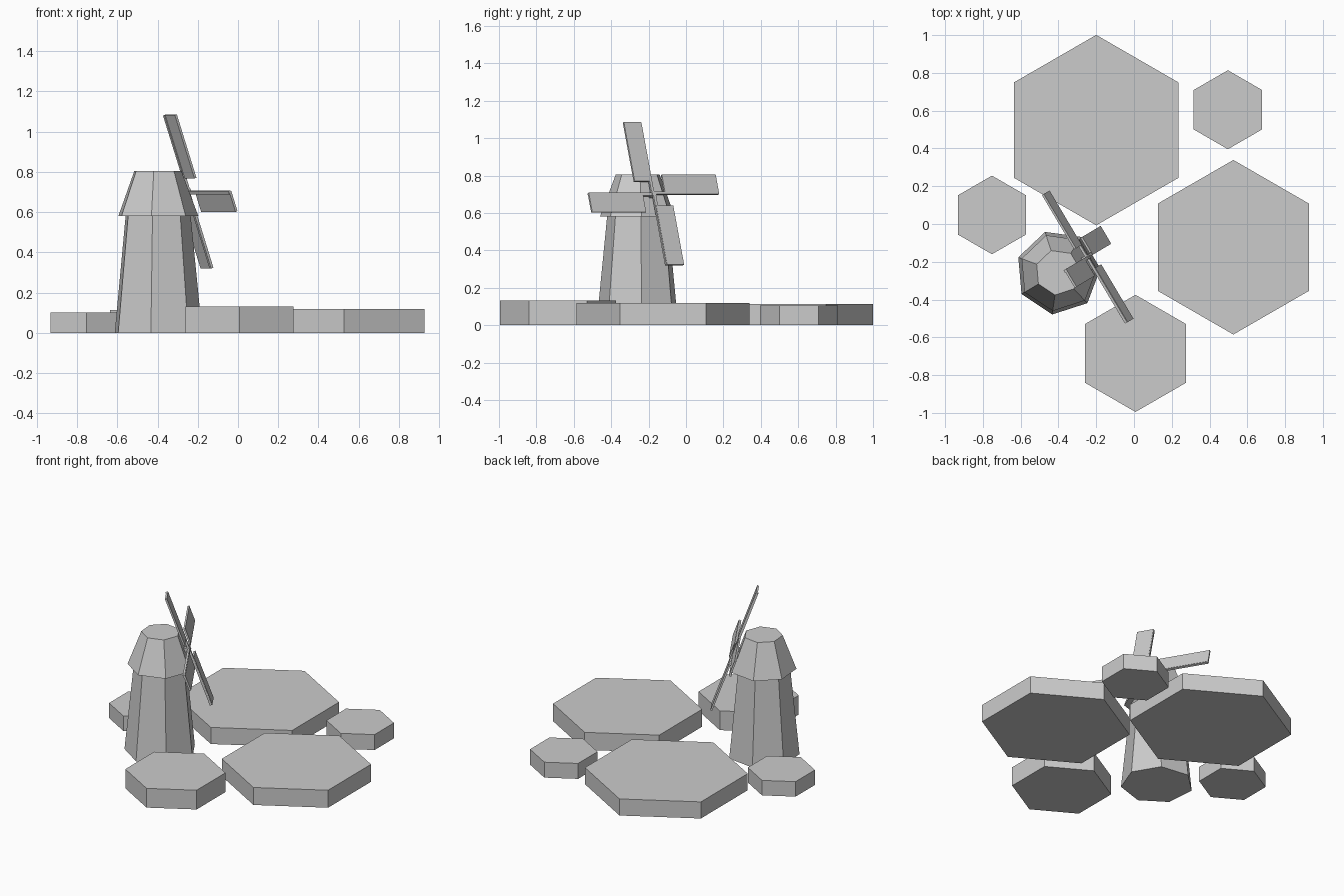
import bpy, bmesh
from math import cos, sin, pi, radians
from mathutils import Matrix, Vector

if "Cube" in bpy.data.objects:
    bpy.data.objects.remove(bpy.data.objects["Cube"])


def finish(name, bm, matrix=Matrix()):
    bmesh.ops.recalc_face_normals(bm, faces=bm.faces[:])
    mesh = bpy.data.meshes.new(name)
    bm.to_mesh(mesh)
    bm.free()
    obj = bpy.data.objects.new(name, mesh)
    obj.matrix_world = matrix
    bpy.context.collection.objects.link(obj)
    return obj


def tapered(name, sides, center, levels, phase):
    """Stack of regular polygon rings, levels = (radius, z), capped both ends."""
    bm = bmesh.new()
    rings = [[bm.verts.new((center[0] + r * cos(phase + 2 * pi * i / sides),
                            center[1] + r * sin(phase + 2 * pi * i / sides), z))
              for i in range(sides)] for r, z in levels]
    for a, b in zip(rings, rings[1:]):
        for i in range(sides):
            j = (i + 1) % sides
            bm.faces.new((a[i], a[j], b[j], b[i]))
    bm.faces.new(rings[0])
    bm.faces.new(rings[-1])
    return finish(name, bm)


def add_box(bm, lo, hi, turn=Matrix()):
    lo, hi = Vector(lo), Vector(hi)
    m = turn @ Matrix.Translation((lo + hi) / 2) @ Matrix.Diagonal((*(hi - lo), 1))
    bmesh.ops.create_cube(bm, size=1, matrix=m)


# Hexagonal ground tiles: x, y, radius, height
tiles = {
    "tile_back": (-0.20, 0.497, 0.504, 0.113),
    "tile_right": (0.526, -0.123, 0.462, 0.119),
    "tile_back_right": (0.497, 0.605, 0.209, 0.105),
    "tile_front": (0.008, -0.685, 0.31, 0.131),
    "tile_left": (-0.752, 0.048, 0.208, 0.102),
}
for name, (x, y, r, h) in tiles.items():
    tapered(name, 6, (x, y), ((r, 0), (r, h)), pi / 2)

# Seven-sided tower and overhanging cap, one flat face toward the sails
yaw = radians(30.7)
center = (-0.402, -0.256)
tapered("tower", 7, center, ((0.225, 0), (0.167, 0.585)), yaw + pi)
tapered("cap", 7, center, ((0.206, 0.58), (0.121, 0.805)), yaw + pi)

# Rotor frame: leans back parallel to the cap face
tilt = radians(19.8)
flat = Vector((cos(yaw), sin(yaw), 0))
axis = flat * cos(tilt) + Vector((0, 0, sin(tilt)))
up = Vector((0, 0, cos(tilt))) - flat * sin(tilt)
side = up.cross(axis)
frame = Matrix((side, up, axis)).transposed().to_4x4()
frame.translation = (-0.245, -0.174, 0.703)

# Four blades: a thin arm with a sail on its counter-clockwise side
for k in range(4):
    bm = bmesh.new()
    turn = Matrix.Rotation(k * pi / 2, 4, 'Z')
    add_box(bm, (-0.012, 0, -0.01), (0.004, 0.404, 0.004), turn)
    add_box(bm, (-0.106, 0.07, -0.006), (0.0, 0.405, 0.006), turn)
    finish(f"sail_{k + 1}", bm, frame)

# Short axle joining the sails to the cap
bm = bmesh.new()
add_box(bm, (-0.012, -0.012, -0.06), (0.012, 0.012, 0.008))
finish("axle", bm, frame)
